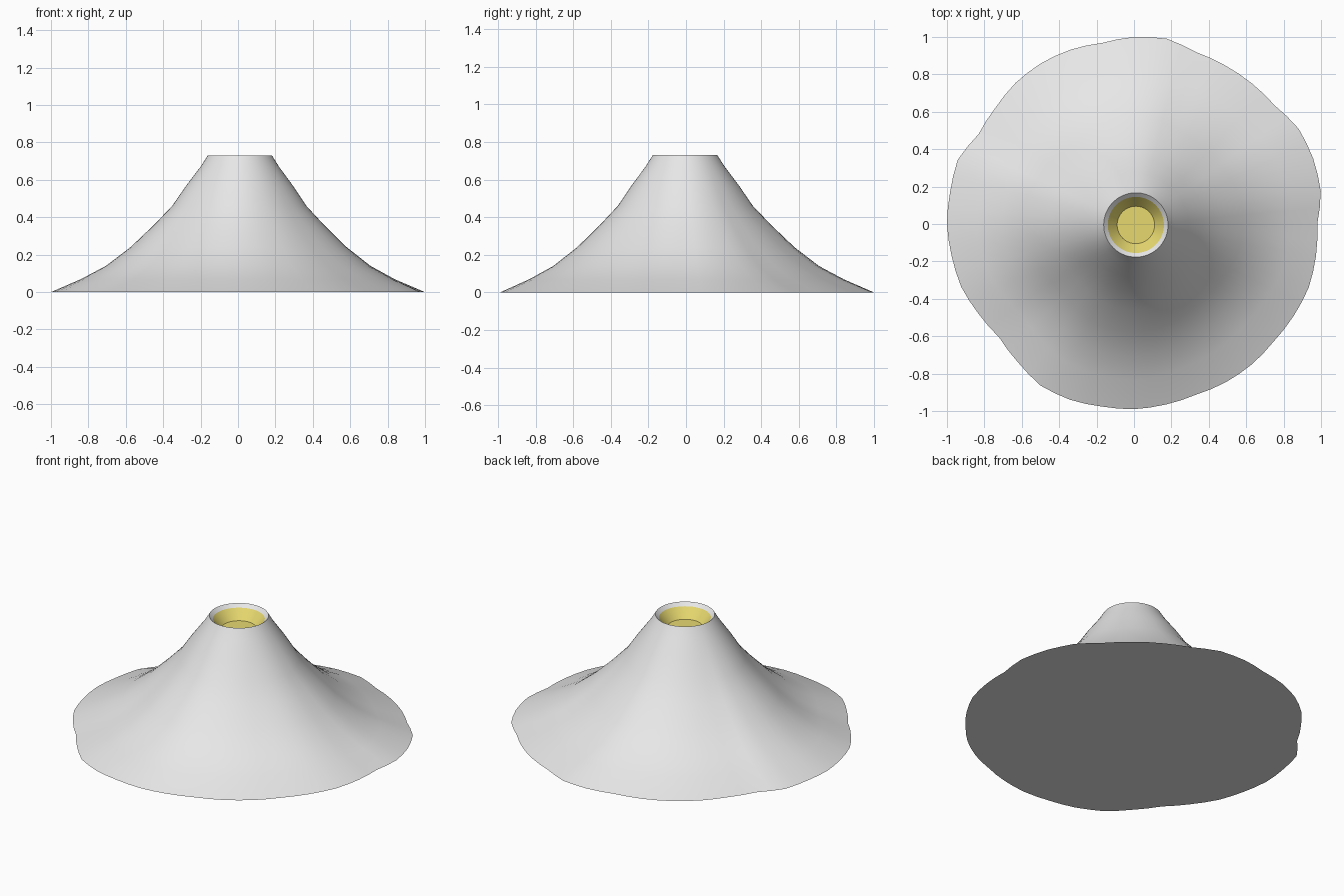
import bpy
import bmesh
from math import cos, sin, pi

cube = bpy.data.objects.get("Cube")
if cube:
    bpy.data.objects.remove(cube, do_unlink=True)


def material(name, color):
    mat = bpy.data.materials.new(name)
    mat.use_nodes = True
    mat.diffuse_color = (*color, 1)
    mat.node_tree.nodes["Principled BSDF"].inputs["Base Color"].default_value = (*color, 1)
    return mat


rock = material("light_grey_rock", (0.8, 0.8, 0.8))
glow = material("yellow_crater", (0.8, 0.69, 0.16))

# Ground outline: reach of the foot in percent, every ten degrees from +x
OUTLINE = [98, 101.4, 102, 101.7, 98.4, 98.1, 97.8, 97.7, 100.6, 100, 98.3, 99.2,
           99.3, 98.5, 96.7, 96, 100.3, 99.8, 100, 99, 98.3, 96, 94.2, 96.5,
           99.8, 100, 99.1, 99, 98, 97.1, 97.8, 98, 97.6, 98.5, 99.4, 98.8]
SEGMENTS = 2 * len(OUTLINE)
CENTRE = (0.01, -0.005)


def reach(i):
    """Outline radius at a segment, halfway points interpolated."""
    a, b = OUTLINE[i // 2], OUTLINE[(i // 2 + 1) % len(OUTLINE)]
    return (a if i % 2 == 0 else (a + b) / 2) / 100


def slope_ring(radius, z):
    """Ring that is round at the rim and follows the outline at the foot."""
    t = max(0, (radius - 0.17) / 0.83)
    ring = []
    for i in range(SEGMENTS):
        a = 2 * pi * i / SEGMENTS
        gully = 0.05 * t * (1 - t) * 4 * (1 - cos(4 * a)) / 2
        r = radius * (1 + t * (reach(i) - 1) - gully)
        ring.append((r * cos(a) + CENTRE[0] * (1 - t),
                     r * sin(a) + CENTRE[1] * (1 - t), z))
    return ring


def loft(name, rings, mat, cap_first=False, cap_last=False):
    bm = bmesh.new()
    loops = [[bm.verts.new(p) for p in ring] for ring in rings]
    for low, high in zip(loops, loops[1:]):
        for i in range(SEGMENTS):
            j = (i + 1) % SEGMENTS
            bm.faces.new((low[i], low[j], high[j], high[i]))
    if cap_first:
        bm.faces.new(loops[0][::-1])
    if cap_last:
        bm.faces.new(loops[-1])
    mesh = bpy.data.meshes.new(name)
    bm.to_mesh(mesh)
    bm.free()
    mesh.materials.append(mat)
    obj = bpy.data.objects.new(name, mesh)
    bpy.context.collection.objects.link(obj)
    bpy.ops.object.select_all(action="DESELECT")
    obj.select_set(True)
    bpy.context.view_layer.objects.active = obj
    bpy.ops.object.shade_smooth_by_angle(angle=pi / 6)
    return obj


# Mountain: flared flank, flat underside and a lip sloping into the crater
PROFILE = [(1, 0), (0.84, 0.07), (0.71, 0.14), (0.58, 0.24), (0.46, 0.355),
           (0.36, 0.46), (0.285, 0.57), (0.21, 0.67), (0.172, 0.73), (0.15, 0.71)]
loft("mountain", [slope_ring(r, z) for r, z in PROFILE], rock, cap_first=True)

# Crater: funnel wall and flat floor
BOWL = [(0.15, 0.71), (0.1, 0.65)]
loft("crater", [slope_ring(r, z) for r, z in BOWL], glow, cap_last=True)
